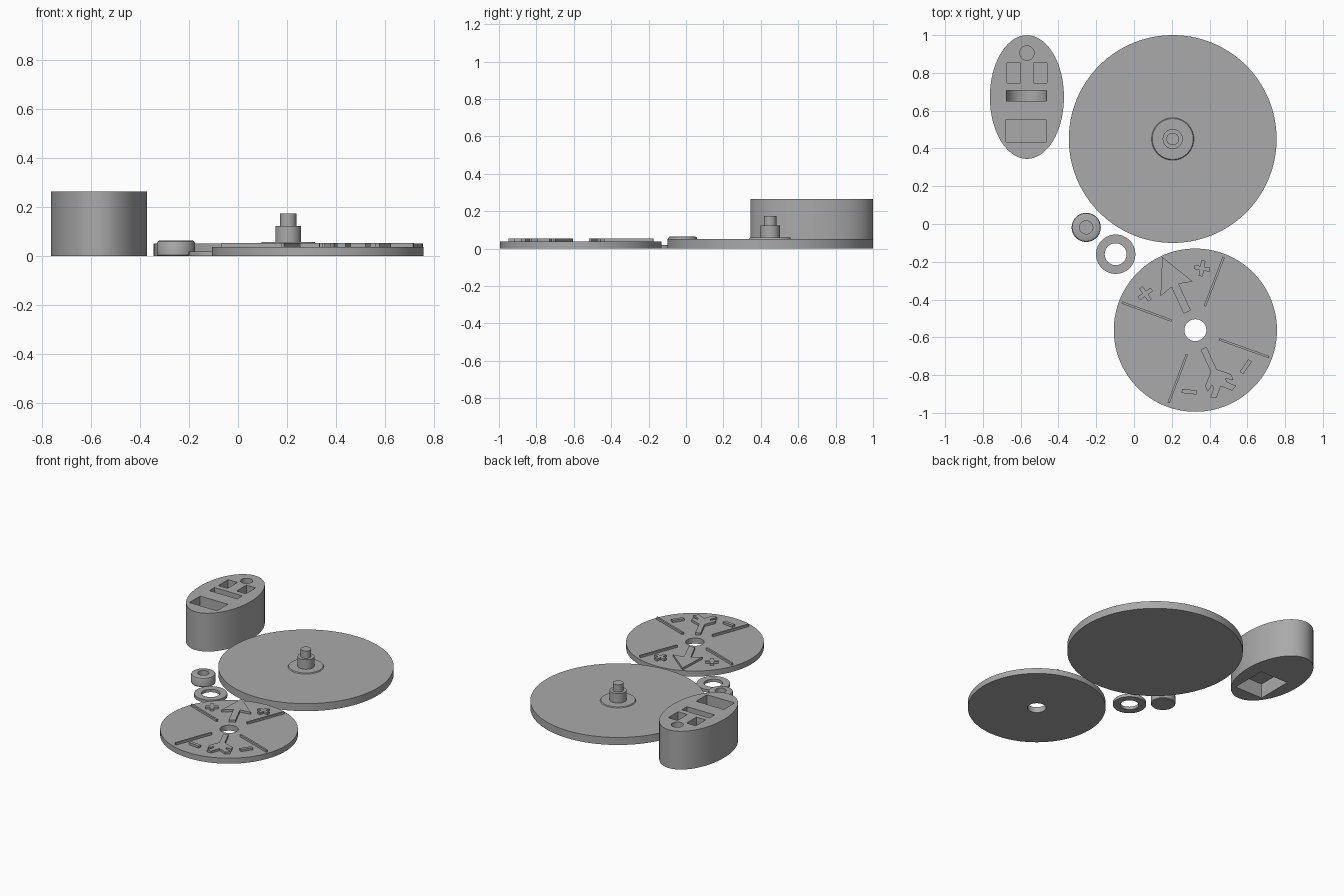
import bpy, bmesh, math
from mathutils import Matrix, Vector

if "Cube" in bpy.data.objects:
    bpy.data.objects.remove(bpy.data.objects["Cube"])

grey = bpy.data.materials.new("plain grey")
grey.diffuse_color = (0.4, 0.4, 0.4, 1)
grey.use_nodes = True
grey.node_tree.nodes["Principled BSDF"].inputs["Base Color"].default_value = grey.diffuse_color


def make(name, bm, loc=(0, 0, 0)):
    bmesh.ops.recalc_face_normals(bm, faces=bm.faces)
    me = bpy.data.meshes.new(name)
    bm.to_mesh(me)
    bm.free()
    ob = bpy.data.objects.new(name, me)
    ob.location = loc
    me.materials.append(grey)
    bpy.context.collection.objects.link(ob)
    return ob


def smooth(ob):
    bpy.ops.object.select_all(action='DESELECT')
    ob.select_set(True)
    bpy.context.view_layer.objects.active = ob
    bpy.ops.object.shade_smooth_by_angle(angle=math.radians(30))


def lathe(name, profile, loc, closed=False, n=96):
    """Spin (radius, height) points round z; closed profiles make rings."""
    bm = bmesh.new()
    rows = []
    for r, z in profile:
        if r == 0:
            rows.append([bm.verts.new((0, 0, z))] * n)
        else:
            rows.append([bm.verts.new((r * math.cos(2 * math.pi * i / n),
                                       r * math.sin(2 * math.pi * i / n), z)) for i in range(n)])
    pairs = list(zip(rows, rows[1:])) + ([(rows[-1], rows[0])] if closed else [])
    for a, b in pairs:
        for i in range(n):
            j = (i + 1) % n
            vs = list(dict.fromkeys((a[i], a[j], b[j], b[i])))
            bm.faces.new(vs)
    ob = make(name, bm, loc)
    smooth(ob)
    return ob


def prism(name, points, z0, z1, loc=(0, 0, 0), angle=0):
    """Extrude an outline upward, turned about its own origin."""
    bm = bmesh.new()
    face = bm.faces.new([bm.verts.new((x, y, z0)) for x, y in points])
    top = bmesh.ops.extrude_face_region(bm, geom=[face])
    bmesh.ops.translate(bm, vec=(0, 0, z1 - z0),
                        verts=[v for v in top['geom'] if isinstance(v, bmesh.types.BMVert)])
    bmesh.ops.rotate(bm, matrix=Matrix.Rotation(angle, 3, 'Z'), verts=bm.verts)
    return make(name, bm, loc)


def rect(w, h):
    return [(-w / 2, -h / 2), (w / 2, -h / 2), (w / 2, h / 2), (-w / 2, h / 2)]


def mirrored(half):
    """Complete an outline from its right half."""
    return half + [(-x, y) for x, y in reversed(half) if x > 0]


def ellipse(rx, ry, n):
    return [(rx * math.cos(2 * math.pi * i / n), ry * math.sin(2 * math.pi * i / n)) for i in range(n)]


# Large base disc with low collar, hub and pin
lathe("base_disc", [(0, 0), (0.55, 0), (0.55, 0.052), (0.112, 0.052), (0.108, 0.058), (0.053, 0.058),
                    (0.053, 0.124), (0.033, 0.124), (0.033, 0.175), (0, 0.175)], (0.205, 0.45, 0), n=128)

# Small knob with rounded rim and blind hole
lathe("knob", [(0, 0), (0.073, 0), (0.077, 0.005), (0.077, 0.055), (0.074, 0.061), (0.066, 0.065),
               (0.035, 0.065), (0.035, 0.02), (0, 0.02)], (-0.253, -0.018, 0))

# Flat washer
lathe("washer", [(0.058, 0), (0.104, 0), (0.104, 0.02), (0.058, 0.02)], (-0.097, -0.16, 0), True)

# Dial with centre hole
CX, CY = 0.325, -0.562
lathe("dial_disc", [(0.058, 0), (0.432, 0), (0.432, 0.038), (0.058, 0.038)], (CX, CY, 0), True, 128)

# Raised dial markings
LOW, HIGH = 0.036, 0.053
for a, b in (((-0.065, -0.415), (0.2, -0.512)), ((0.475, -0.175), (0.375, -0.435)),
             ((0.45, -0.61), (0.715, -0.705)), ((0.28, -0.69), (0.183, -0.947))):
    d = Vector(b) - Vector(a)
    mid = (Vector(a) + Vector(b)) / 2
    prism("divider", rect(d.length, 0.012), LOW, HIGH, (mid.x, mid.y, 0), math.atan2(d.y, d.x))

TURN = math.radians(24.4)
prism("arrow_head", mirrored([(0.021, 0.105), (0.021, 0.26), (0.094, 0.24), (0, 0.425)]),
      LOW, HIGH, (CX, CY, 0), TURN)
prism("arrow_tail", mirrored([(0, -0.325), (0.045, -0.372), (0.075, -0.358), (0.04, -0.32), (0.04, -0.3),
                              (0.075, -0.325), (0.075, -0.29), (0.017, -0.235), (0.017, -0.105)]),
      LOW, HIGH, (CX, CY, 0), TURN)

a, b = 0.042, 0.011
plus = [(a, -b), (a, b), (b, b), (b, a), (-b, a), (-b, b), (-a, b), (-a, -b),
        (-b, -b), (-b, -a), (b, -a), (b, -b)]
for x, y, deg in ((0.06, -0.37, 35), (0.36, -0.235, -10)):
    prism("plus_mark", plus, LOW, HIGH, (x, y, 0), math.radians(deg))
for x, y, deg in ((0.293, -0.888, -6), (0.592, -0.755, 55)):
    prism("minus_mark", rect(0.08, 0.022), LOW, HIGH, (x, y, 0), math.radians(deg))

# Oval holder block
EX, EY, H = -0.567, 0.672, 0.265
holder = prism("oval_holder", ellipse(0.196, 0.327, 128), 0, H, (EX, EY, 0))

# Pockets in its top, and one open compartment underneath
cutters = [prism("round_pocket_cutter", ellipse(0.038, 0.038, 48), 0.14, H + 0.05, (EX, 0.905, 0))]
for x, y, w, h, z0, z1 in ((-0.637, 0.799, 0.071, 0.107, 0.14, 0.3),
                           (-0.497, 0.799, 0.071, 0.107, 0.14, 0.3),
                           (-0.571, 0.494, 0.212, 0.118, 0.15, 0.3),
                           (-0.569, 0.565, 0.212, 0.25, -0.05, 0.10)):
    cutters.append(prism("pocket_cutter", rect(w, h), z0, z1, (x, y, 0)))

# Slot with a rounded bottom
slot = [(0.106 * math.cos(math.pi * (1 + i / 32)), 0.106 * math.sin(math.pi * (1 + i / 32)))
        for i in range(33)] + [(0.106, 0.05), (-0.106, 0.05)]
c = prism("slot_cutter", slot, -0.028, 0.028, (-0.569, 0.68, H - 0.01))
c.rotation_euler.x = math.pi / 2
cutters.append(c)

for c in cutters:
    m = holder.modifiers.new("cut", 'BOOLEAN')
    m.object = c
    m.operation = 'DIFFERENCE'
    m.solver = 'EXACT'
    c.hide_render = True
    c.hide_set(True)
bpy.context.view_layer.update()
done = bpy.data.meshes.new_from_object(holder.evaluated_get(bpy.context.evaluated_depsgraph_get()))
holder.modifiers.clear()
holder.data = done
for c in cutters:
    bpy.data.objects.remove(c)
smooth(holder)
